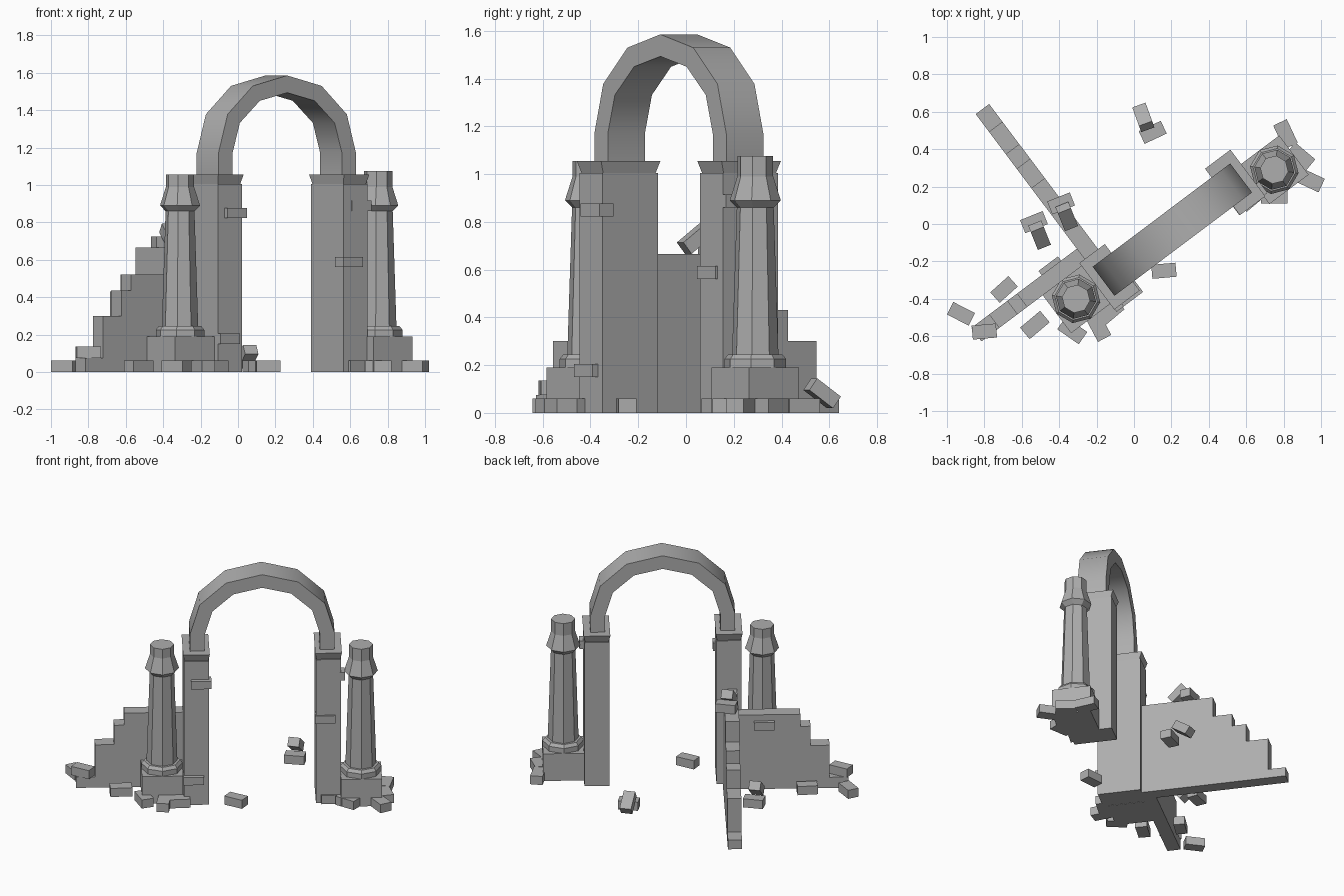
import bpy, bmesh, math
from mathutils import Matrix, Vector

if "Cube" in bpy.data.objects:
    bpy.data.objects.remove(bpy.data.objects["Cube"], do_unlink=True)

stone = bpy.data.materials.new("grey_stone")
stone.use_nodes = True
GREY = (0.42, 0.42, 0.42, 1)
stone.diffuse_color = GREY
stone.node_tree.nodes["Principled BSDF"].inputs["Base Color"].default_value = GREY

# Gate frame: local x runs along the gate, local y points behind it
ANGLE = math.radians(36.9)
GATE = Matrix.Translation((0.205, -0.03, 0)) @ Matrix.Rotation(ANGLE, 4, 'Z')


def finish(name, bm, matrix):
    bmesh.ops.recalc_face_normals(bm, faces=bm.faces)
    mesh = bpy.data.meshes.new(name)
    bm.to_mesh(mesh)
    bm.free()
    mesh.materials.append(stone)
    ob = bpy.data.objects.new(name, mesh)
    ob.matrix_world = matrix
    bpy.context.collection.objects.link(ob)
    return ob


def block(name, size, matrix, flare=1.0):
    bm = bmesh.new()
    bmesh.ops.create_cube(bm, size=1)
    for v in bm.verts:
        k = flare if v.co.z > 0 else 1
        v.co = Vector((v.co.x * size[0] * k, v.co.y * size[1] * k, v.co.z * size[2]))
    return finish(name, bm, matrix)


def extrude_profile(name, points, depth, matrix):
    """Profile in local xz, given thickness along local y."""
    bm = bmesh.new()
    face = bm.faces.new([bm.verts.new((x, -depth / 2, z)) for x, z in points])
    new = bmesh.ops.extrude_face_region(bm, geom=[face])["geom"]
    moved = [v for v in new if isinstance(v, bmesh.types.BMVert)]
    bmesh.ops.translate(bm, verts=moved, vec=(0, depth, 0))
    return finish(name, bm, matrix)


def column(name, x, y, lift):
    bm = bmesh.new()
    profile = [(0.131, 0.185), (0.131, 0.225), (0.115, 0.245), (0.098, 0.245),
               (0.078, 0.86), (0.108, 0.89), (0.076, 0.99), (0.076, 1.055 + lift)]
    rings = []
    for r, z in profile:
        rings.append([bm.verts.new((r * math.cos(i * math.pi / 4),
                                    r * math.sin(i * math.pi / 4), z)) for i in range(8)])
    for a, b in zip(rings, rings[1:]):
        for i in range(8):
            j = (i + 1) % 8
            bm.faces.new((a[i], a[j], b[j], b[i]))
    bm.faces.new(rings[0])
    bm.faces.new(rings[-1])
    at = Matrix.Translation((x, y, 0)) @ Matrix.Rotation(ANGLE, 4, 'Z')
    finish(name + "_column", bm, at)
    block(name + "_plinth", (0.262, 0.262, 0.19), at @ Matrix.Translation((0, 0, 0.095)))


def brick(name, x, y, z, turn=0, tilt=0, size=(0.13, 0.075, 0.06), frame=Matrix()):
    rot = Matrix.Rotation(math.radians(turn), 4, 'Z') @ Matrix.Rotation(math.radians(tilt), 4, 'Y')
    block(name, size, frame @ Matrix.Translation((x, y, z)) @ rot)


def stepped_wall(name, start, steps, matrix):
    pts = [(start, 0), (start, steps[0][1])]
    for i, (end, z) in enumerate(steps):
        if i:
            pts.append((steps[i - 1][0], z))
        pts.append((end, z))
    pts.append((steps[-1][0], 0))
    extrude_profile(name, pts, 0.09, matrix)


# Arch: straight feet and a half ellipse in six segments
def half_ring(rx, rz):
    arc = [(rx * math.cos(i * math.pi / 6), 1.17 + rz * math.sin(i * math.pi / 6)) for i in range(7)]
    return [(rx, 1.05)] + arc + [(-rx, 1.05)]


arch = extrude_profile("arch", half_ring(0.46, 0.415) + half_ring(0.366, 0.323)[::-1], 0.194, GATE)
bpy.context.view_layer.objects.active = arch
arch.select_set(True)
bpy.ops.object.shade_smooth_by_angle(angle=math.radians(40))

# Gate piers with flared capitals
for side, s in (("right", -0.42), ("left", 0.42)):
    block(side + "_pier", (0.16, 0.29, 1.005), GATE @ Matrix.Translation((s, 0, 0.5025)))
    block(side + "_capital", (0.15, 0.275, 0.05), GATE @ Matrix.Translation((s, 0, 1.03)), 1.13)

# Columns beside the gate
column("right", -0.31, -0.40, 0)
column("left", 0.75, 0.29, 0.02)

# Broken stepped walls
stepped_wall("side_wall", 0.42, [(0.87, 0.52), (0.935, 0.435), (1.056, 0.3), (1.175, 0.075)],
             GATE @ Matrix.Translation((0, 0.18, 0)) @ Matrix.Rotation(math.pi, 4, 'Z'))
stepped_wall("back_wall", 0.1, [(0.63, 0.665), (0.76, 0.52), (0.857, 0.43), (1.007, 0.3), (1.125, 0.065)],
             GATE @ Matrix.Translation((-0.425, 0, 0)) @ Matrix.Rotation(math.pi / 2, 4, 'Z'))

# Bricks standing proud of the masonry, in the gate frame
for i, (s, n, z) in enumerate([(-0.39, -0.135, 0.85), (-0.437, -0.135, 0.178), (0.398, -0.117, 0.588),
                               (0.46, -0.111, 0.888), (-0.64, 0.215, 0.45)]):
    brick(f"proud_brick_{i}", s, n, z, size=(0.13, 0.075, 0.055), frame=GATE)

# Loose bricks lying flat
for i, (x, y, z, turn) in enumerate([
        (-0.695, -0.35, 0.03, 42), (-0.925, -0.48, 0.03, -27), (-0.80, -0.575, 0.105, 5),
        (0.16, -0.25, 0.03, 5), (0.10, 0.49, 0.03, 25), (-0.535, 0.01, 0.03, 22), (-0.39, 0.11, 0.695, 22)]):
    brick(f"loose_brick_{i}", x, y, z, turn)

# Bricks leaning on others
for i, (x, y, z, turn, tilt) in enumerate([
        (0.05, 0.57, 0.082, 110, 36), (-0.505, -0.06, 0.09, -68, 38), (-0.36, 0.04, 0.73, -68, 38)]):
    brick(f"leaning_brick_{i}", x, y, z, turn, tilt)

# Rubble around the column plinths
for i, (x, y, turn) in enumerate([
        (-0.53, -0.54, 40), (-0.33, -0.57, -35), (-0.19, -0.55, -62), (-0.13, -0.47, 40),
        (0.81, 0.48, -65), (0.89, 0.36, -40), (0.94, 0.235, -25), (0.75, 0.15, 0), (0.63, 0.14, 40)]):
    brick(f"rubble_brick_{i}", x, y, 0.03, turn, size=(0.14, 0.08, 0.06))
